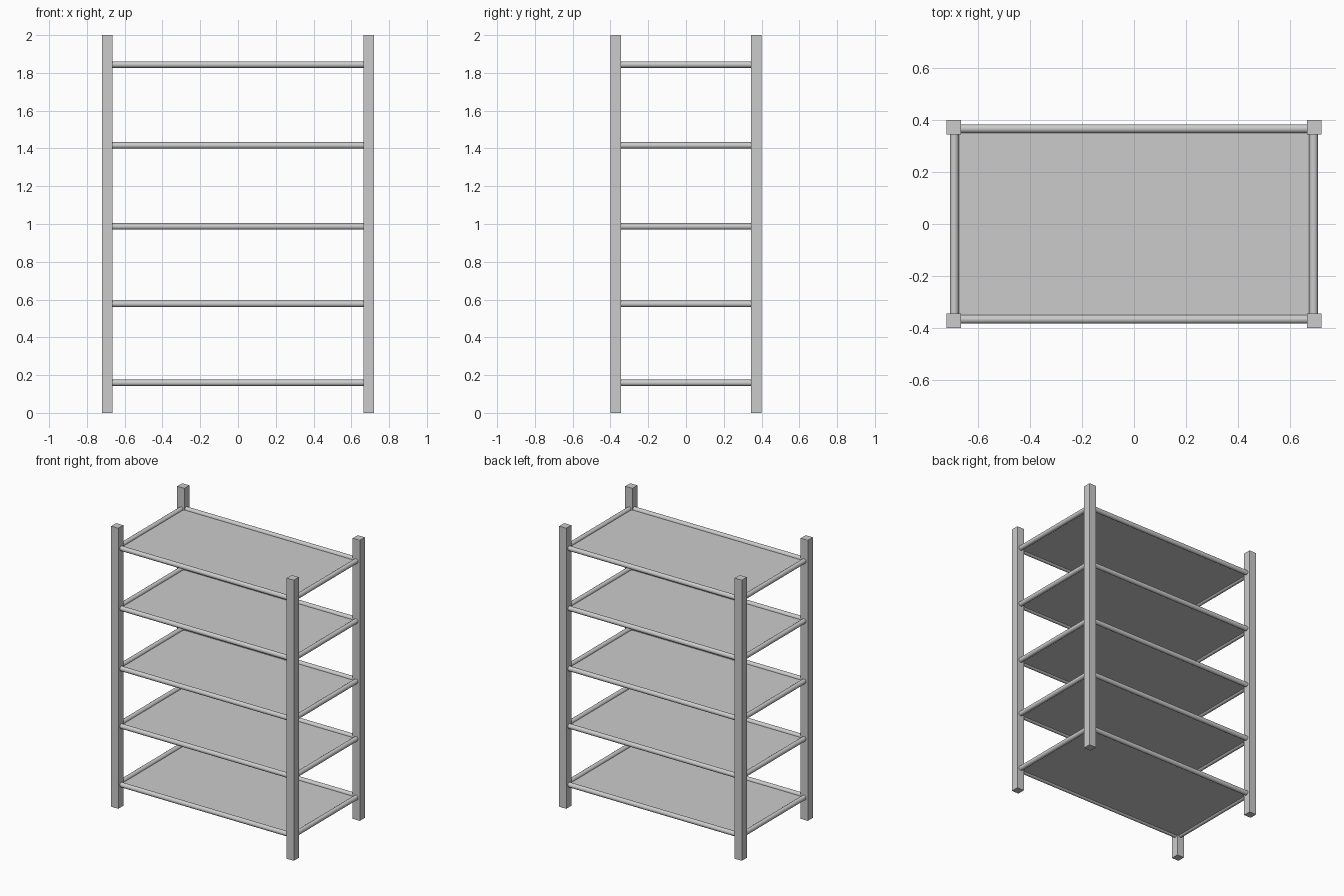
import bpy
import math

if "Cube" in bpy.data.objects:
    bpy.data.objects.remove(bpy.data.objects["Cube"])

POST_X, POST_Y, POST_W = 0.692, 0.372, 0.056
RAIL_X, RAIL_Y, RAIL_R = 0.690, 0.366, 0.017
LEVELS = [0.159, 0.577, 0.987, 1.416, 1.844]


def box(name, size, loc):
    bpy.ops.mesh.primitive_cube_add(size=1, location=loc)
    ob = bpy.context.object
    ob.name = name
    ob.scale = size
    bpy.ops.object.transform_apply(location=False, rotation=False, scale=True)
    return ob


def rail(name, length, loc, rot):
    bpy.ops.mesh.primitive_cylinder_add(vertices=16, radius=RAIL_R, depth=length,
                                        location=loc, rotation=rot)
    ob = bpy.context.object
    ob.name = name
    bpy.ops.object.shade_smooth_by_angle(angle=math.radians(40))
    return ob


# Four corner posts
for sx in (-1, 1):
    for sy in (-1, 1):
        box("corner_post", (POST_W, POST_W, 2), (sx * POST_X, sy * POST_Y, 1))

for z in LEVELS:
    # Thin shelf panel held between the rails
    box("shelf_panel", (2 * RAIL_X, 2 * RAIL_Y, 0.006), (0, 0, z - 0.004))
    for s in (-1, 1):
        # Long rails at front and back, short rails at the sides
        rail("long_rail", 2 * RAIL_X, (0, s * RAIL_Y, z), (0, math.pi / 2, 0))
        rail("side_rail", 2 * RAIL_Y, (s * RAIL_X, 0, z), (math.pi / 2, 0, 0))
